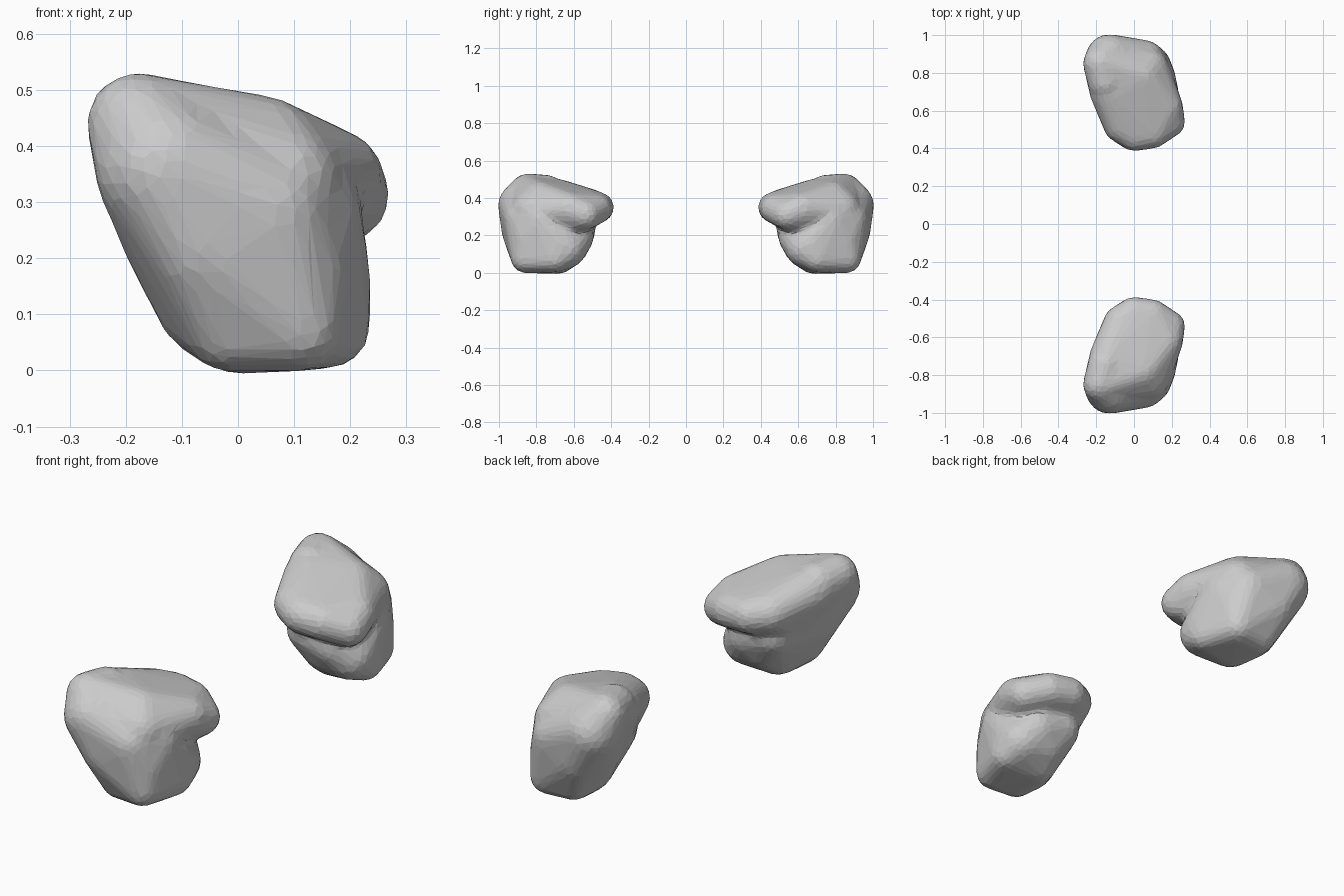
import bpy, bmesh
from mathutils import Matrix

if "Cube" in bpy.data.objects:
    bpy.data.objects.remove(bpy.data.objects["Cube"])

# Key rounded corners of each lobe: x, y, z, radius
BODY = [
    (0.11, 0.86, 0.075, 0.07), (0.165, 0.70, 0.075, 0.065), (-0.02, 0.85, 0.07, 0.065),
    (0.00, 0.68, 0.08, 0.08), (0.13, 0.64, 0.13, 0.10), (0.02, 0.63, 0.14, 0.10),
    (0.08, 0.59, 0.19, 0.09), (-0.18, 0.85, 0.44, 0.085), (-0.13, 0.88, 0.36, 0.12),
    (0.05, 0.86, 0.28, 0.11), (0.10, 0.84, 0.18, 0.09), (-0.06, 0.88, 0.22, 0.10),
    (0.11, 0.77, 0.28, 0.105), (-0.15, 0.75, 0.43, 0.09), (-0.09, 0.80, 0.24, 0.11),
    (-0.05, 0.78, 0.12, 0.09), (0.15, 0.69, 0.18, 0.08), (-0.04, 0.58, 0.23, 0.09),
]
OVERHANG = [
    (-0.18, 0.85, 0.44, 0.085), (-0.13, 0.70, 0.40, 0.10), (0.00, 0.465, 0.35, 0.075),
    (0.10, 0.48, 0.34, 0.075), (0.19, 0.54, 0.31, 0.075), (0.17, 0.62, 0.34, 0.085),
    (0.15, 0.63, 0.28, 0.065), (-0.07, 0.52, 0.36, 0.085), (0.04, 0.78, 0.385, 0.10),
    (0.07, 0.82, 0.33, 0.11), (-0.08, 0.66, 0.28, 0.09),
]
GROW = 0.006    # makes up for the shrinkage of smoothing


def add_rounded_hull(target, balls):
    """Append the convex skin around a set of balls."""
    bm = bmesh.new()
    for x, y, z, r in balls:
        bmesh.ops.create_icosphere(bm, subdivisions=3, radius=r + GROW,
                                   matrix=Matrix.Translation((x, y, z)))
    hull = bmesh.new()
    for v in bm.verts:
        hull.verts.new(v.co)
    bm.free()
    bmesh.ops.convex_hull(hull, input=hull.verts[:])
    bmesh.ops.delete(hull, geom=[v for v in hull.verts if not v.link_faces], context='VERTS')
    bmesh.ops.recalc_face_normals(hull, faces=hull.faces[:])
    tmp = bpy.data.meshes.new("hull_tmp")
    hull.to_mesh(tmp)
    hull.free()
    target.from_mesh(tmp)
    bpy.data.meshes.remove(tmp)


# Stone: body and overhanging lobe fused together
bm = bmesh.new()
add_rounded_hull(bm, BODY)
add_rounded_hull(bm, OVERHANG)
mesh = bpy.data.meshes.new("stone_pair")
bm.to_mesh(mesh)
bm.free()
stone = bpy.data.objects.new("stone_pair", mesh)
bpy.context.collection.objects.link(stone)

# Fuse, soften, then reduce to irregular flat facets
remesh = stone.modifiers.new("fuse", 'REMESH')
remesh.mode = 'VOXEL'
remesh.voxel_size = 0.012
soften = stone.modifiers.new("soften", 'SMOOTH')
soften.factor = 0.5
soften.iterations = 16
facets = stone.modifiers.new("facets", 'DECIMATE')
facets.ratio = 0.06

# Matching stone on the opposite side
mirror = stone.modifiers.new("opposite_stone", 'MIRROR')
mirror.use_axis = (False, True, False)
mirror.use_mirror_merge = False
